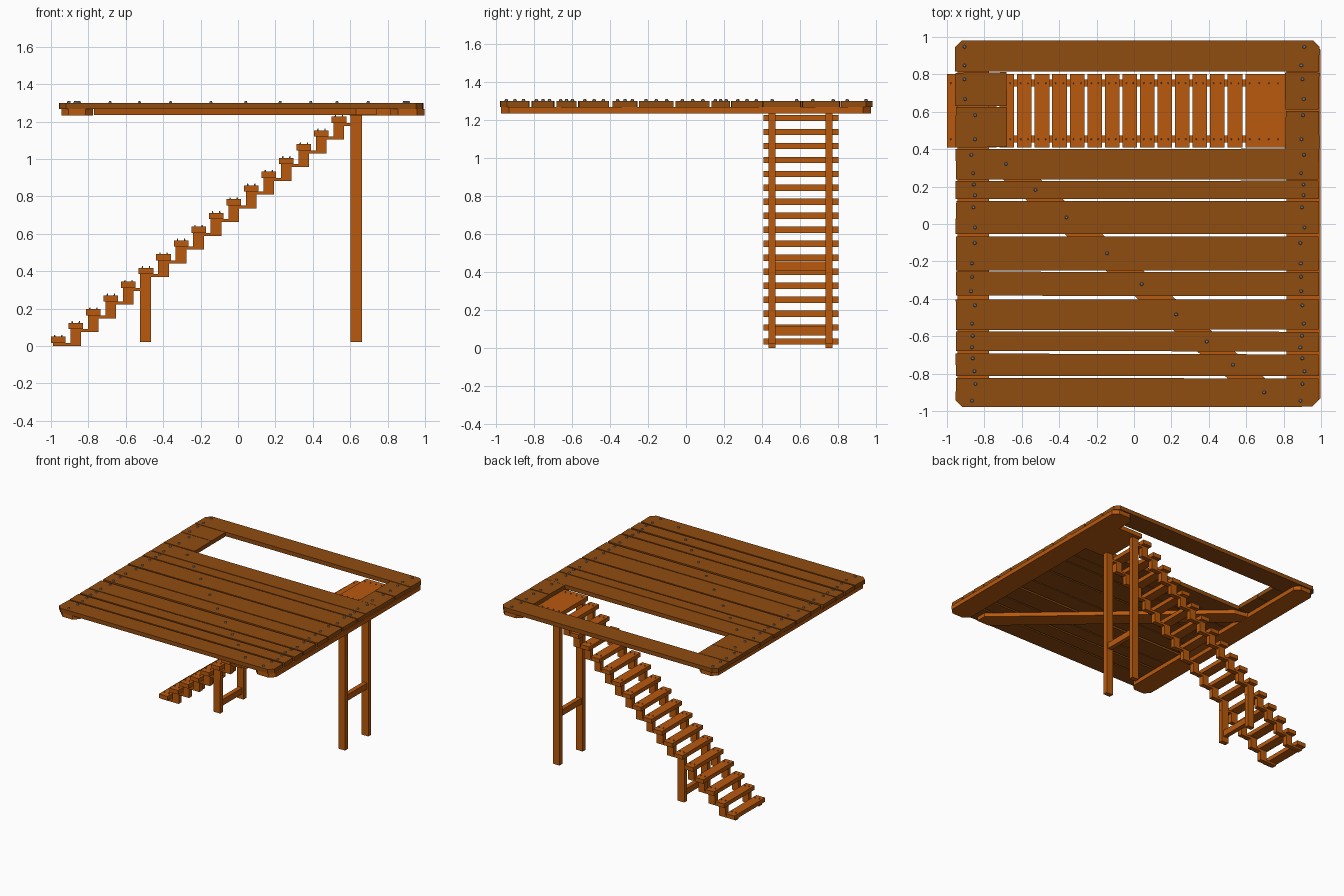
import bpy, bmesh, random
from mathutils import Vector

random.seed(4)
if "Cube" in bpy.data.objects:
    bpy.data.objects.remove(bpy.data.objects["Cube"], do_unlink=True)


def material(name, color):
    m = bpy.data.materials.new(name)
    m.use_nodes = True
    m.diffuse_color = (*color, 1)
    m.node_tree.nodes["Principled BSDF"].inputs["Base Color"].default_value = (*color, 1)
    return m


DARK = material("dark_wood", (0.28, 0.072, 0.005))
LIGHT = material("light_wood", (0.48, 0.1, 0.004))
STEEL = material("nail_steel", (0.22, 0.24, 0.27))


def finish(name, bm, mat):
    bmesh.ops.recalc_face_normals(bm, faces=bm.faces)
    me = bpy.data.meshes.new(name)
    bm.to_mesh(me)
    bm.free()
    me.materials.append(mat)
    ob = bpy.data.objects.new(name, me)
    bpy.context.collection.objects.link(ob)
    return ob


def slab(bm, outline, z0, z1):
    """Extrude a flat outline from z0 up to z1."""
    face = bm.faces.new([bm.verts.new((x, y, z0)) for x, y in outline])
    ext = bmesh.ops.extrude_face_region(bm, geom=[face])
    for v in ext["geom"]:
        if isinstance(v, bmesh.types.BMVert):
            v.co.z = z1


def box(bm, x0, x1, y0, y1, z0, z1):
    slab(bm, [(x0, y0), (x1, y0), (x1, y1), (x0, y1)], z0, z1)


def board(x0, x1, y0, y1, cut_low=0.0, cut_high=0.0, wobble=0.0):
    """Board outline, with clipped corners on its low-y or high-y side."""
    j = lambda: random.uniform(-wobble, wobble)
    pts = []
    for x, y, s, cut, first in ((x0, y0, 1, cut_low, "y"), (x1, y0, -1, cut_low, "x"),
                                (x1, y1, -1, cut_high, "y"), (x0, y1, 1, cut_high, "x")):
        dy = cut if y == y0 else -cut
        x, y = x + j(), y + j()
        a, b = (x, y + dy), (x + s * cut, y)
        if cut == 0:
            pts.append((x, y))
        else:
            pts += [a, b] if first == "y" else [b, a]
    return pts


nails = bmesh.new()


def nail(x, y, z, r=0.011):
    ring = bmesh.ops.create_cone(nails, cap_ends=True, segments=6, radius1=r,
                                 radius2=r * 0.6, depth=0.012)
    bmesh.ops.translate(nails, verts=ring["verts"], vec=(x, y, z + 0.003))


# Deck planks
TOP0, TOP1 = 1.267, 1.3
rows = [(-0.975, -0.825), (-0.81, -0.695), (-0.68, -0.577), (-0.565, -0.402),
        (-0.385, -0.257), (-0.247, -0.065), (-0.055, 0.125), (0.135, 0.23), (0.24, 0.402)]
deck = bmesh.new()
for i, (a, b) in enumerate(rows):
    slab(deck, board(-0.953, 0.988, a, b, 0.035 if i == 0 else 0, 0, 0.003), TOP0, TOP1)
    mid = (a + b) / 2
    nail(-0.66 + (0.3 - mid) * 1.13, mid, TOP1)
slab(deck, board(-0.957, 0.99, 0.815, 0.98, 0, 0.035, 0.002), TOP0, TOP1)

# Short planks at both ends of the stair opening
short = [(-0.953, -0.68, 0.41, 0.625), (-0.955, -0.68, 0.632, 0.81),
         (0.81, 0.99, 0.405, 0.605), (0.81, 0.99, 0.613, 0.81)]
for x0, x1, y0, y1 in short:
    slab(deck, board(x0, x1, y0, y1, 0, 0, 0.002), TOP0, TOP1)
finish("deck_planks", deck, DARK)

# Nail pairs along both edges of the deck
for a, b in rows + [(0.41, 0.625), (0.632, 0.81), (0.815, 0.98)]:
    for x in (-0.86 if b < 0.63 else -0.91, 0.9):
        for y in (a + 0.2 * (b - a), b - 0.2 * (b - a)):
            nail(x + random.uniform(-0.012, 0.012), y, TOP1)

# Frame boards under the deck
FR0, FR1 = 1.233, 1.267
for name, x0, x1 in (("frame_board_right", -0.945, -0.775), ("frame_board_left", 0.815, 0.997)):
    bm = bmesh.new()
    slab(bm, board(x0, x1, -0.972, 0.972, 0.04, 0.04), FR0, FR1)
    finish(name, bm, LIGHT)

# Diagonal brace with ends trimmed along the frame
bm = bmesh.new()
slab(bm, [(-0.77, 0.3), (0.63, -0.94), (0.74, -0.94), (0.74, -0.86), (-0.66, 0.38), (-0.77, 0.4)],
     FR0 + 0.002, FR1)
finish("diagonal_brace", bm, LIGHT)

# Landing board at the head of the stairs
bm = bmesh.new()
box(bm, 0.597, 0.82, 0.41, 0.802, FR0, FR1)
finish("landing_board", bm, LIGHT)

# Stairs: treads on two stepped stringers
STEPS, RUN, RISE = 17, 0.0938, 0.0735
SIDES = ((0.435, 0.472), (0.735, 0.772))
treads, stringers = bmesh.new(), bmesh.new()
for i in range(STEPS):
    x, z = -1 + i * RUN, i * RISE
    box(treads, x, x + 0.078, 0.408, 0.802, z + 0.017, z + 0.05)
    for y0, y1 in SIDES:
        right = x + RUN + 0.066 if i < STEPS - 1 else 0.605
        box(stringers, x + 0.01, right, y0, y1, z, z + 0.0165)
        if i:
            box(stringers, x + 0.01, x + 0.067, y0, y1, z - RISE + 0.001, z + 0.017)
        for dx in (0.02, 0.058):
            nail(x + dx, (y0 + y1) / 2, z + 0.05, 0.005)
for y0, y1 in SIDES:
    for k in range(4):
        nail(0.62 + 0.05 * k, (y0 + y1) / 2, FR1, 0.005)
finish("stair_treads", treads, LIGHT)
finish("stair_stringers", stringers, LIGHT)
finish("nail_heads", nails, STEEL)

# Post pairs joined by a crossbar
for name, x, top, bar in (("tall_posts", 0.602, FR0, 0.405), ("short_posts", -0.525, 0.385, 0.065)):
    bm = bmesh.new()
    for y0, y1 in SIDES:
        box(bm, x, x + 0.06, y0, y1, 0.022, top)
    box(bm, x + 0.012, x + 0.048, SIDES[0][1], SIDES[1][0], bar, bar + 0.05)
    finish(name, bm, LIGHT)
